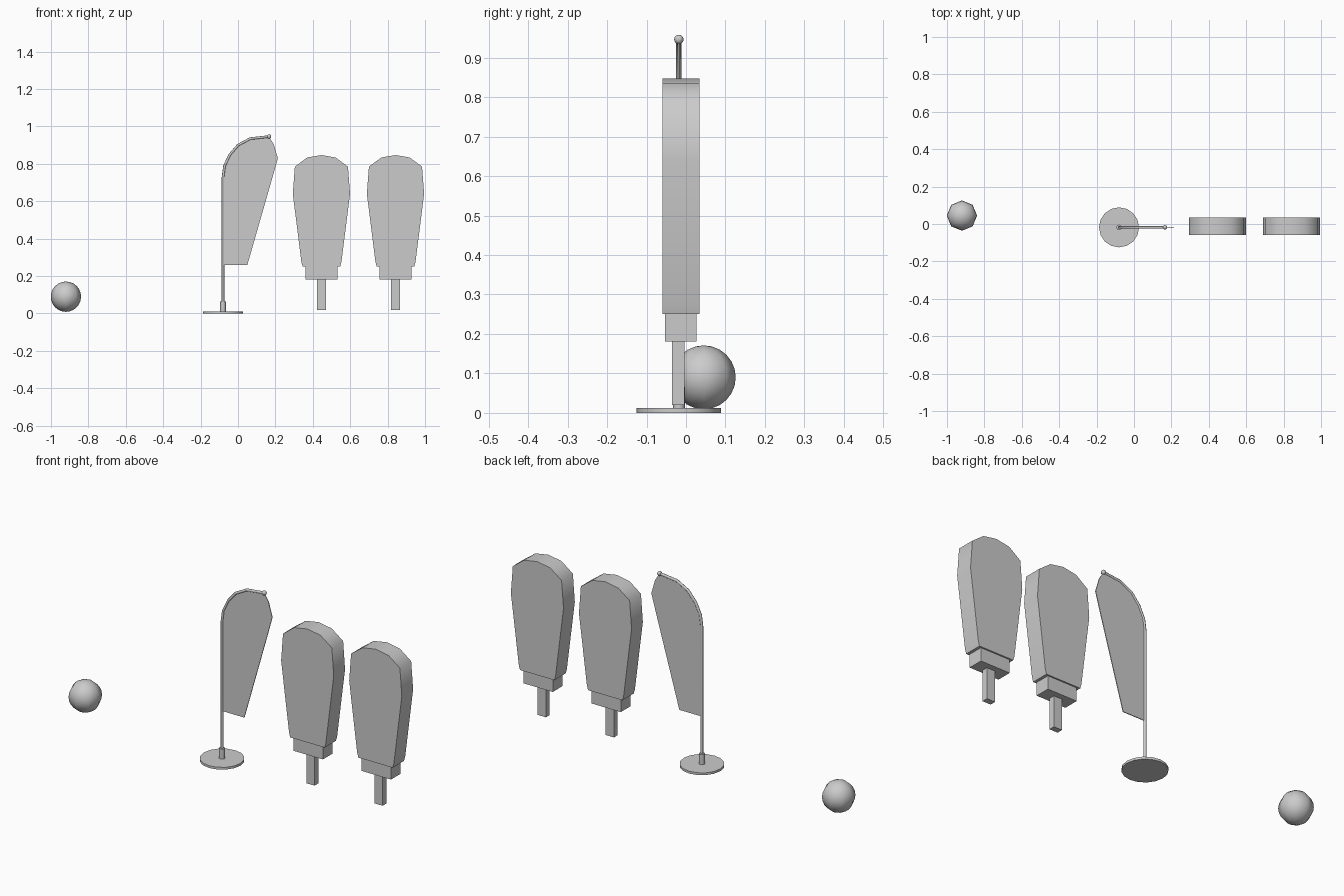
import bpy, bmesh, math
from mathutils import Vector

if "Cube" in bpy.data.objects:
    bpy.data.objects.remove(bpy.data.objects["Cube"])


def finish(name, bm, angle=None):
    bmesh.ops.recalc_face_normals(bm, faces=bm.faces)
    me = bpy.data.meshes.new(name)
    bm.to_mesh(me)
    bm.free()
    ob = bpy.data.objects.new(name, me)
    bpy.context.collection.objects.link(ob)
    if angle:
        bpy.ops.object.select_all(action='DESELECT')
        ob.select_set(True)
        bpy.context.view_layer.objects.active = ob
        bpy.ops.object.shade_smooth_by_angle(angle=math.radians(angle))
    return ob


def ball(name, loc, r, seg, rings):
    bm = bmesh.new()
    bmesh.ops.create_uvsphere(bm, u_segments=seg, v_segments=rings, radius=r)
    bmesh.ops.translate(bm, verts=bm.verts, vec=loc)
    return finish(name, bm, 60)


def cylinder(name, x, y, z0, z1, r, seg):
    bm = bmesh.new()
    bmesh.ops.create_cone(bm, cap_ends=True, segments=seg, radius1=r, radius2=r, depth=z1 - z0)
    bmesh.ops.translate(bm, verts=bm.verts, vec=(x, y, (z0 + z1) / 2))
    return finish(name, bm, 50)


def slab(name, outline, y0, y1, angle=None):
    """Extrude an x-z outline from y0 to y1."""
    bm = bmesh.new()
    f = bm.faces.new([bm.verts.new((x, y0, z)) for x, z in outline])
    ext = bmesh.ops.extrude_face_region(bm, geom=[f])
    verts = [v for v in ext['geom'] if isinstance(v, bmesh.types.BMVert)]
    bmesh.ops.translate(bm, verts=verts, vec=(0, y1 - y0, 0))
    return finish(name, bm, angle)


def tube(name, path, y, r, seg):
    """Sweep a ring along an x-z path."""
    bm = bmesh.new()
    pts = [Vector((x, y, z)) for x, z in path]
    rings = []
    for i, p in enumerate(pts):
        t = (pts[min(i + 1, len(pts) - 1)] - pts[max(i - 1, 0)]).normalized()
        side = t.cross(Vector((0, 1, 0)))
        rings.append([bm.verts.new(p + r * (math.cos(a) * side + math.sin(a) * Vector((0, 1, 0))))
                      for a in (2 * math.pi * k / seg for k in range(seg))])
    for a, b in zip(rings, rings[1:]):
        for k in range(seg):
            bm.faces.new((a[k], a[(k + 1) % seg], b[(k + 1) % seg], b[k]))
    bm.faces.new(rings[0])
    bm.faces.new(rings[-1])
    return finish(name, bm, 50)


# Loose ball on the left
ball("ball", (-0.92, 0.045, 0.09), 0.081, 8, 12)

# Feather flag: base, socket, bent pole, tip, cloth
FX, FY = -0.08, -0.018
cylinder("flag_base", FX, FY, 0, 0.012, 0.107, 16)
cylinder("flag_socket", FX, FY, 0.01, 0.065, 0.015, 8)
bend = [(-0.08, 0.73), (-0.072, 0.79), (-0.043, 0.85), (0.0, 0.9), (0.065, 0.935), (0.165, 0.946)]
tube("flag_pole", [(FX, 0.01)] + bend, FY, 0.007, 8)
ball("pole_tip", (0.166, FY, 0.946), 0.012, 8, 6)
slab("flag_cloth", [(-0.08, 0.26), (0.05, 0.26), (0.185, 0.73), (0.213, 0.83), (0.191, 0.905)]
     + bend[::-1], FY - 0.002, FY + 0.002)

# Two padded covers with collar and stem
half = [(0.1, 0.25), (0.107, 0.275), (0.153, 0.64), (0.142, 0.785), (0.076, 0.834)]
outline = half + [(0, 0.847)] + [(-x, z) for x, z in reversed(half)]
for n, cx in enumerate((0.446, 0.842), 1):
    def box(name, w, z0, z1, y0, y1):
        slab(name, [(cx - w, z0), (cx + w, z0), (cx + w, z1), (cx - w, z1)], y0, y1)
    slab(f"cover_{n}", [(cx + x, z) for x, z in outline], -0.06, 0.034, 50)
    box(f"collar_{n}", 0.085, 0.181, 0.26, -0.053, 0.026)
    box(f"stem_{n}", 0.024, 0.02, 0.2, -0.035, -0.004)
